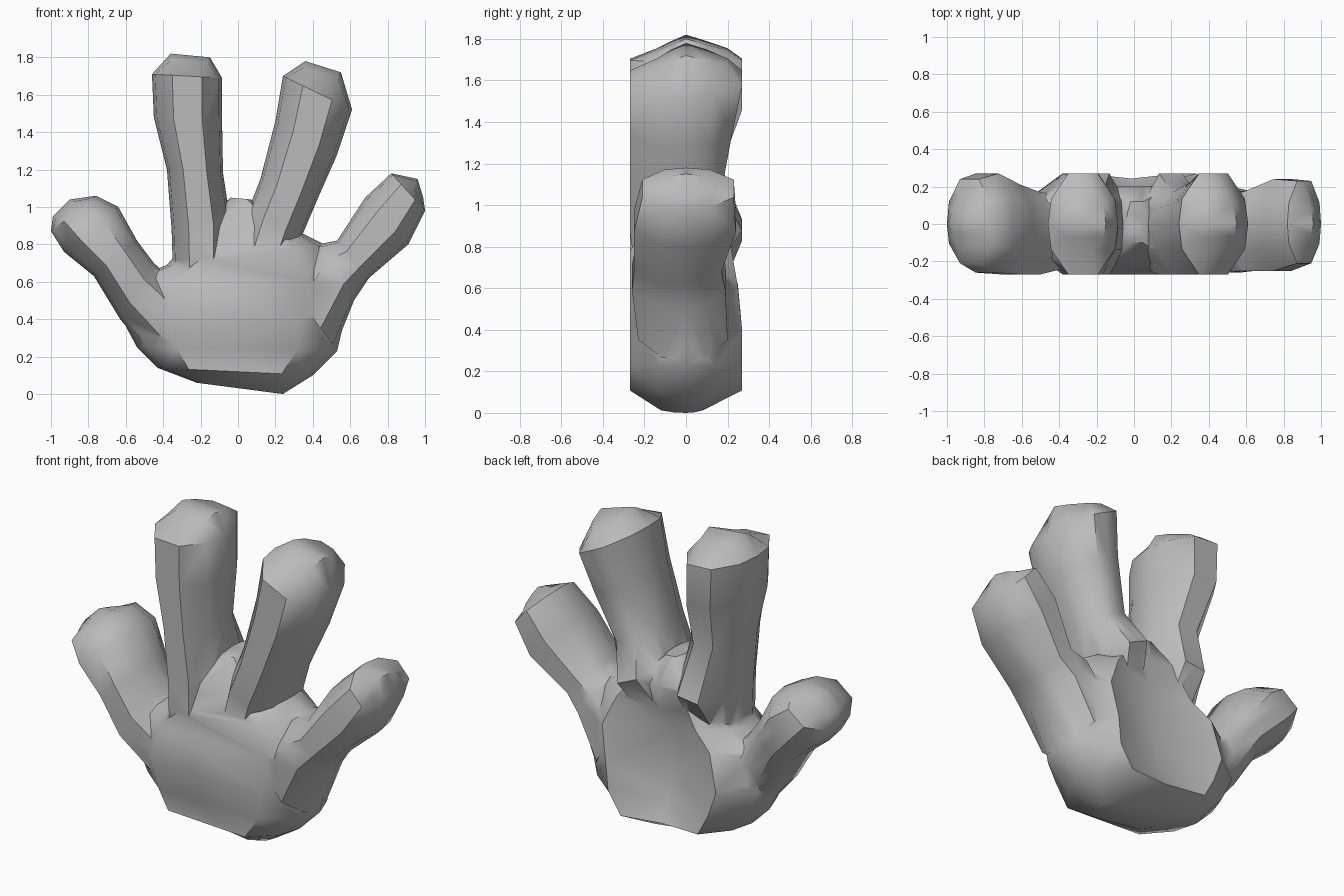
import bpy, bmesh, math
from mathutils import Vector

cube = bpy.data.objects.get("Cube")
if cube:
    bpy.data.objects.remove(cube, do_unlink=True)

grey = bpy.data.materials.new("glove_grey")
grey.use_nodes = True
colour = (0.5, 0.5, 0.5, 1)
grey.diffuse_color = colour
grey.node_tree.nodes["Principled BSDF"].inputs["Base Color"].default_value = colour


def loft(name, rings, flat, sag):
    """Rings: left x, left z, right x, right z, front depth, back depth, back hollow.
    The last ring sags towards its front and back to round the tip."""
    bm = bmesh.new()
    loops = []
    for k, (lx, lz, rx, rz, front, back, hollow) in enumerate(rings):
        left, right = Vector((lx, 0, lz)), Vector((rx, 0, rz))
        mid, half = (left + right) / 2, (right - left) / 2
        section = [(-1, 0), (-0.91, -0.5), (-flat, -1), (flat, -1), (0.91, -0.5),
                   (1, 0), (0.91, 0.5), (flat, 1), (0, 1 - hollow), (-flat, 1), (-0.91, 0.5)]
        drop = sag if k == len(rings) - 1 else 0
        along = Vector((-half.z, 0, half.x)).normalized() * drop
        loops.append([bm.verts.new(mid + half * u - along * abs(v)
                                   + Vector((0, v * (front if v < 0 else back), 0)))
                      for u, v in section])
    n = len(loops[0])
    for a, b in zip(loops, loops[1:]):
        for i in range(n):
            j = (i + 1) % n
            bm.faces.new((a[i], a[j], b[j], b[i]))
    # Close the ends, with a ridge across the tip
    bm.faces.new(loops[0][::-1])
    bm.faces.new(loops[-1][:6])
    bm.faces.new(loops[-1][5:] + loops[-1][:1])
    bmesh.ops.triangulate(bm, faces=bm.faces[:])
    bmesh.ops.recalc_face_normals(bm, faces=bm.faces[:])
    mesh = bpy.data.meshes.new(name)
    bm.to_mesh(mesh)
    bm.free()
    mesh.materials.append(grey)
    obj = bpy.data.objects.new(name, mesh)
    bpy.context.collection.objects.link(obj)
    return obj


D = 0.27
# Cupped palm, rising to the web between the two tall fingers
hand = loft("hand", [
    (-0.22, 0.06, 0.24, 0.00, 0.12, 0.08, 0),
    (-0.43, 0.14, 0.40, 0.10, D, D, 0.1),
    (-0.54, 0.25, 0.53, 0.23, D, D, 0.35),
    (-0.62, 0.40, 0.57, 0.40, D, D, 0.45),
    (-0.56, 0.62, 0.60, 0.60, D, 0.25, 0.45),
    (-0.38, 0.69, 0.46, 0.80, D, 0.22, 0.2),
    (-0.20, 0.90, 0.30, 0.88, 0.21, 0.2, 0),
    (-0.04, 1.05, 0.07, 1.04, 0.1, 0.12, 0)], 0.6, 0)

# Four digits, each from its base to its rounded tip
little_finger = loft("little_finger", [
    (-0.50, 0.24, -0.22, 0.50, 0.22, 0.15, 0),
    (-0.63, 0.40, -0.45, 0.70, D, 0.17, 0),
    (-0.77, 0.63, -0.54, 0.82, D, 0.21, 0),
    (-0.93, 0.76, -0.64, 1.00, 0.26, D, 0),
    (-1.00, 0.87, -0.76, 1.06, 0.21, 0.24, 0),
    (-0.99, 0.95, -0.90, 1.04, 0.11, 0.13, 0)], 0.42, 0.03)
long_finger = loft("long_finger", [
    (-0.35, 0.45, -0.02, 0.45, 0.24, 0.1, 0),
    (-0.35, 0.72, -0.04, 0.72, D, 0.15, 0),
    (-0.355, 0.88, -0.04, 0.92, D, D, 0),
    (-0.38, 1.20, -0.08, 1.18, D, 0.17, 0),
    (-0.45, 1.48, -0.085, 1.45, D, D, 0),
    (-0.46, 1.71, -0.085, 1.69, D, D, 0),
    (-0.36, 1.82, -0.15, 1.80, 0.14, 0.2, 0)], 0.42, 0.06)
fore_finger = loft("fore_finger", [
    (-0.06, 0.60, 0.22, 0.44, 0.2, 0.1, 0),
    (0.00, 0.80, 0.28, 0.68, 0.25, 0.17, 0),
    (0.05, 0.97, 0.34, 0.84, D, D, 0),
    (0.12, 1.15, 0.42, 1.03, D, 0.17, 0),
    (0.20, 1.46, 0.53, 1.28, D, 0.22, 0),
    (0.24, 1.70, 0.61, 1.52, D, D, 0),
    (0.36, 1.78, 0.55, 1.72, 0.14, 0.2, 0)], 0.42, 0.06)
thumb = loft("thumb", [
    (0.25, 0.60, 0.52, 0.25, 0.23, 0.2, 0),
    (0.43, 0.80, 0.62, 0.50, 0.26, 0.19, 0),
    (0.53, 0.82, 0.70, 0.62, 0.25, 0.17, 0),
    (0.68, 1.05, 0.91, 0.80, 0.25, 0.24, 0),
    (0.82, 1.18, 1.00, 0.98, 0.21, 0.23, 0),
    (0.96, 1.15, 0.99, 1.05, 0.12, 0.14, 0)], 0.42, 0.03)

# Join the digits to the palm as one skin
bpy.context.view_layer.objects.active = hand
for digit in (little_finger, long_finger, fore_finger, thumb):
    mod = hand.modifiers.new(digit.name, 'BOOLEAN')
    mod.operation = 'UNION'
    mod.solver = 'EXACT'
    mod.object = digit
    bpy.ops.object.modifier_apply(modifier=mod.name)
    bpy.data.objects.remove(digit, do_unlink=True)

bpy.ops.object.select_all(action='DESELECT')
hand.select_set(True)
bpy.ops.object.shade_smooth_by_angle(angle=math.radians(50))
